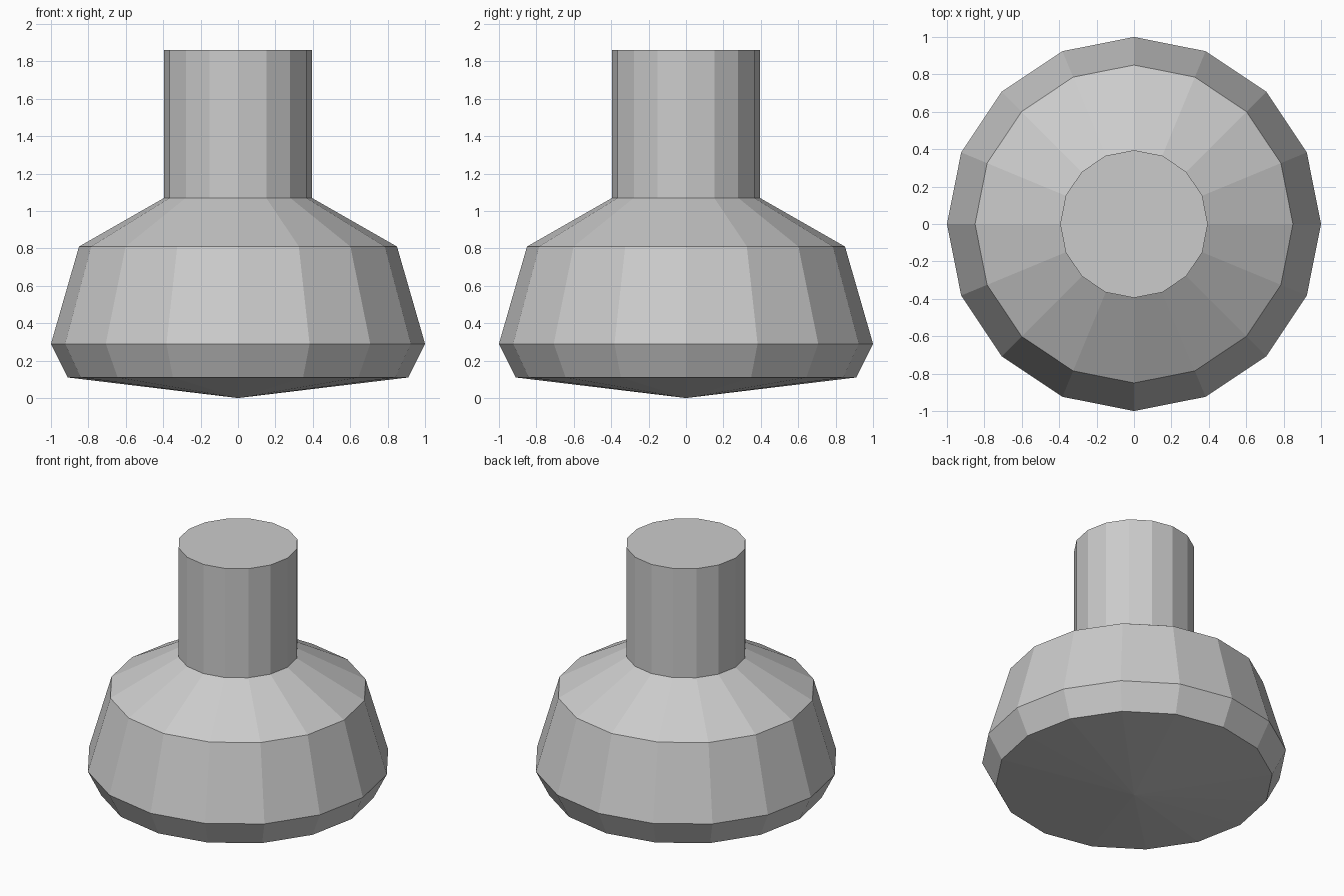
import bpy
import bmesh
from math import cos, sin, tau

cube = bpy.data.objects.get("Cube")
if cube:
    bpy.data.objects.remove(cube, do_unlink=True)

SIDES = 16

# Single plain grey
grey = bpy.data.materials.new("plain_grey")
grey.use_nodes = True
color = (0.6, 0.6, 0.6, 1)
grey.diffuse_color = color
grey.node_tree.nodes["Principled BSDF"].inputs["Base Color"].default_value = color


def lathe(name, profile):
    """Spin a (radius, height) profile into a faceted solid; radius 0 is a tip."""
    bm = bmesh.new()
    rings = []
    for r, z in profile:
        if r == 0:
            rings.append([bm.verts.new((0, 0, z))] * SIDES)
        else:
            rings.append([bm.verts.new((r * cos(tau * i / SIDES), r * sin(tau * i / SIDES), z))
                          for i in range(SIDES)])
    for low, high in zip(rings, rings[1:]):
        for i in range(SIDES):
            j = (i + 1) % SIDES
            corners = [low[i], low[j], high[j], high[i]]
            bm.faces.new(list(dict.fromkeys(corners)))
    # Flat cap on the open top
    bm.faces.new(rings[-1])
    bmesh.ops.recalc_face_normals(bm, faces=bm.faces)
    mesh = bpy.data.meshes.new(name)
    bm.to_mesh(mesh)
    bm.free()
    mesh.materials.append(grey)
    obj = bpy.data.objects.new(name, mesh)
    bpy.context.collection.objects.link(obj)
    return obj


# Shallow pointed underside, flared rim, tapered body, sloped shoulder, straight neck
lathe("knob_body", [(0, 0), (0.91, 0.11), (1, 0.29), (0.85, 0.81),
                    (0.395, 1.07), (0.395, 1.86)])
